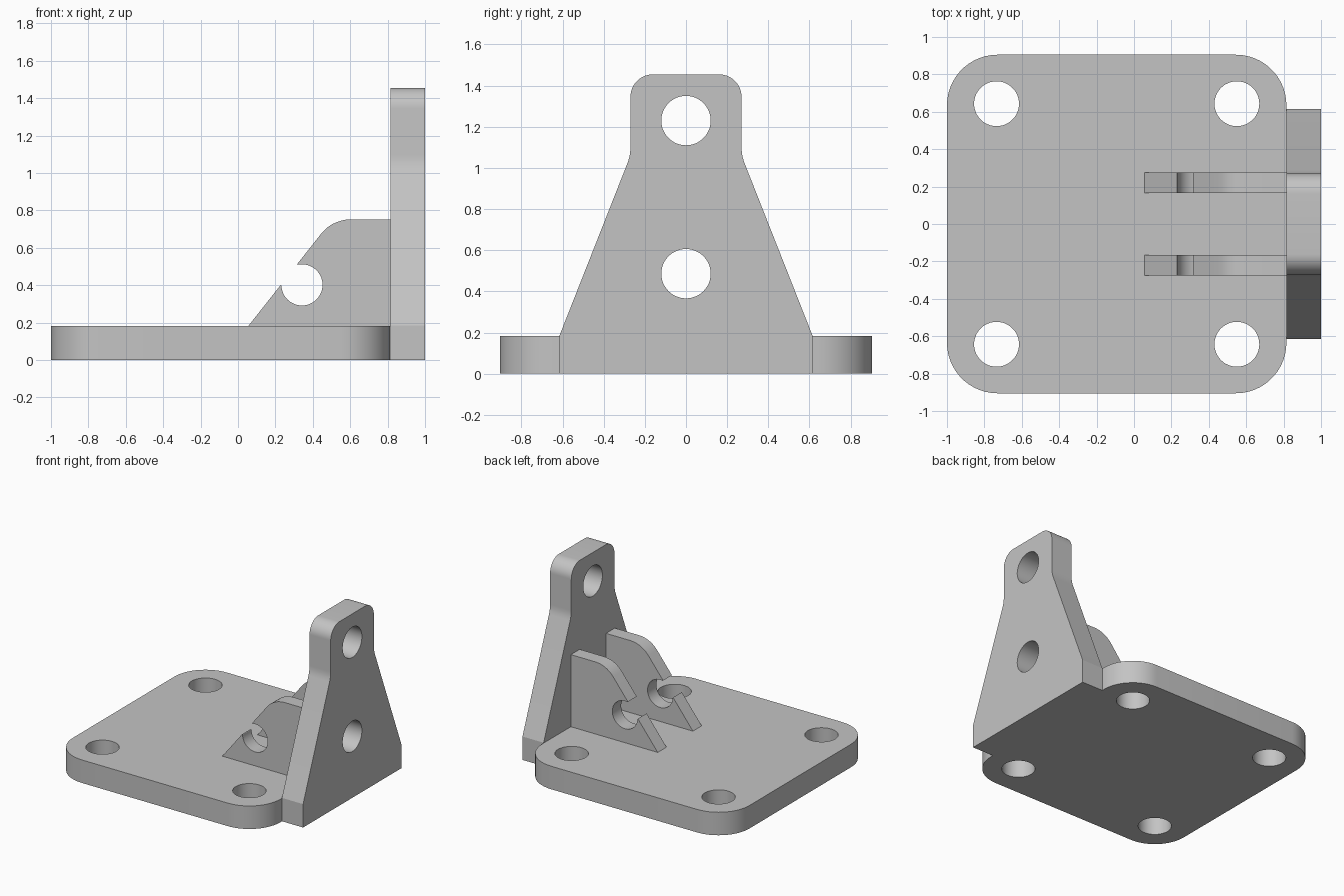
import bpy
import bmesh
from math import radians, cos, sin, tan, ceil
from mathutils import Vector

cube = bpy.data.objects.get("Cube")
if cube:
    bpy.data.objects.remove(cube, do_unlink=True)

# One plain grey for the whole bracket
GREY = (0.55, 0.55, 0.55, 1)
grey = bpy.data.materials.new("plain_grey")
grey.use_nodes = True
grey.diffuse_color = GREY
grey.node_tree.nodes["Principled BSDF"].inputs["Base Color"].default_value = GREY


def arc(centre, radius, start, end):
    """Points along an arc, angles in degrees."""
    steps = ceil(abs(end - start) / 7.5)
    angles = [radians(start + (end - start) * i / steps) for i in range(steps + 1)]
    return [Vector((centre[0] + radius * cos(a), centre[1] + radius * sin(a))) for a in angles]


def circle(centre, radius):
    return arc(centre, radius, 0, 360)[:-1]


def rounded(corners):
    """Closed outline from (a, b, radius) corners, filleting each one."""
    outline = []
    for i, (a, b, radius) in enumerate(corners):
        p = Vector((a, b))
        if radius == 0:
            outline.append(p)
            continue
        before = (Vector(corners[i - 1][:2]) - p).normalized()
        after = (Vector(corners[(i + 1) % len(corners)][:2]) - p).normalized()
        half = before.angle(after) / 2
        centre = p + (before + after).normalized() * radius / sin(half)
        start = p + before * radius / tan(half) - centre
        end = p + after * radius / tan(half) - centre
        sweep = start.angle(end)
        steps = max(3, ceil(sweep / radians(7.5)))
        for k in range(steps + 1):
            t = k / steps
            spoke = start * sin((1 - t) * sweep) + end * sin(t * sweep)
            outline.append(centre + spoke / sin(sweep))
    return outline


def plate(name, loops, place, offset):
    """Extrude an outline with holes; place maps 2D points into space."""
    bm = bmesh.new()
    edges = []
    for loop in loops:
        verts = [bm.verts.new(place(*p)) for p in loop]
        edges += [bm.edges.new((v, verts[i - 1])) for i, v in enumerate(verts)]
    bmesh.ops.triangle_fill(bm, edges=edges, use_beauty=True)
    top = bmesh.ops.extrude_face_region(bm, geom=bm.faces[:])["geom"]
    moved = [v for v in top if isinstance(v, bmesh.types.BMVert)]
    bmesh.ops.translate(bm, verts=moved, vec=offset)
    bmesh.ops.recalc_face_normals(bm, faces=bm.faces[:])
    mesh = bpy.data.meshes.new(name)
    bm.to_mesh(mesh)
    bm.free()
    mesh.materials.append(grey)
    obj = bpy.data.objects.new(name, mesh)
    bpy.context.collection.objects.link(obj)
    bpy.ops.object.select_all(action="DESELECT")
    obj.select_set(True)
    bpy.context.view_layer.objects.active = obj
    bpy.ops.object.shade_smooth_by_angle(angle=radians(20))
    return obj


THICK = 0.182
WALL = 0.815

# Base plate with rounded corners and four bolt holes
base = rounded([(-1, -0.905, 0.27), (WALL, -0.905, 0.27),
                (WALL, 0.905, 0.27), (-1, 0.905, 0.27)])
bolts = [circle((x, y), 0.12) for x in (-0.735, 0.55) for y in (-0.643, 0.643)]
plate("base_plate", [base] + bolts, lambda x, y: (x, y, 0), (0, 0, THICK))

# Tapered upright with two holes
side = [(0.615, 0, 0), (0.615, 0.185, 0), (0.27, 1.06, 0.2), (0.27, 1.455, 0.11)]
upright = rounded(side + [(-y, z, r) for y, z, r in reversed(side)])
holes = [circle((0, z), 0.12) for z in (0.486, 1.23)]
plate("upright", [upright] + holes, lambda y, z: (WALL, y, z), (1 - WALL, 0, 0))

# Pair of ribs with an open round notch in the sloping edge
centre = Vector((0.342, 0.402))
slope = Vector((0.45, 0.57)).normalized()
mouth = centre + Vector((-slope.y, slope.x)) * 0.089
rib = rounded([(0.055, THICK, 0), (WALL, THICK, 0), (WALL, 0.752, 0), (0.505, 0.752, 0.2)])
rib += [mouth + slope * 0.07] + arc(centre, 0.11, 102, -178) + [mouth - slope * 0.07]
for name, y in (("left_rib", -0.275), ("right_rib", 0.165)):
    name = "back_rib" if y > 0 else "front_rib"
    plate(name, [rib], lambda x, z: (x, y, z), (0, 0.11, 0))
